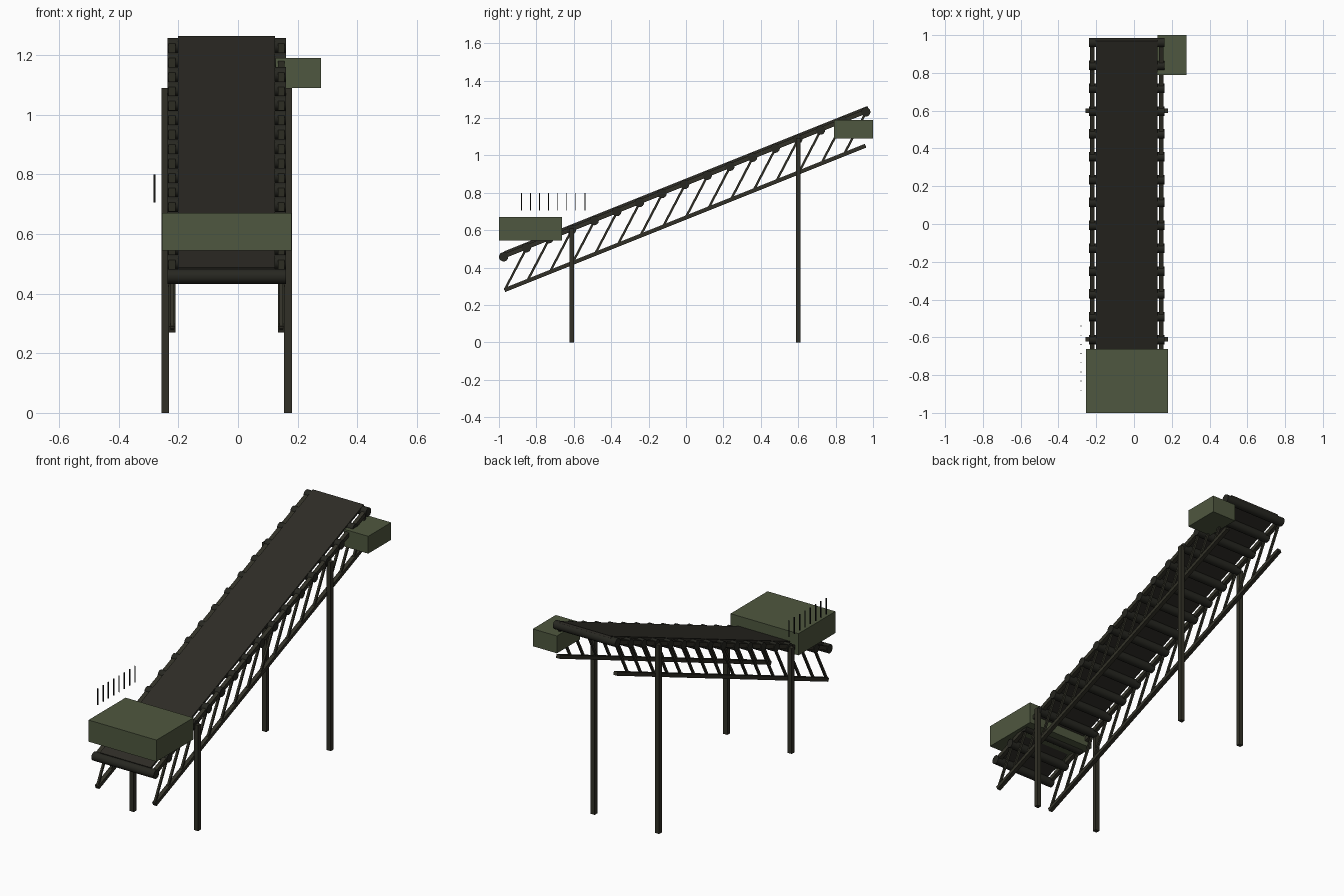
import bpy, math
from mathutils import Vector

if "Cube" in bpy.data.objects:
    bpy.data.objects.remove(bpy.data.objects["Cube"])

SLOPE = 0.4                      # rise of the conveyor per unit of y
ANGLE = math.atan(SLOPE)
CX = -0.038                      # conveyor centre line
SIDE = 0.183                     # chord offset from the centre line
PITCH = 0.121                    # roller and brace spacing


def material(name, rgb):
    m = bpy.data.materials.new(name)
    m.diffuse_color = (*rgb, 1)
    m.use_nodes = True
    m.node_tree.nodes["Principled BSDF"].inputs["Base Color"].default_value = m.diffuse_color
    return m


GREEN = material("olive green", (0.078, 0.096, 0.050))
STEEL = material("dark olive steel", (0.031, 0.030, 0.020))
RUBBER = material("belt rubber", (0.027, 0.025, 0.019))
ROLLER = material("roller black", (0.020, 0.020, 0.015))
BLACK = material("rod black", (0.008, 0.008, 0.007))


def box(name, lo, hi, mat):
    lo, hi = Vector(lo), Vector(hi)
    bpy.ops.mesh.primitive_cube_add(size=1, location=(lo + hi) / 2)
    o = bpy.context.object
    o.name = name
    o.scale = hi - lo
    o.data.materials.append(mat)
    return o


def beam(name, x, a, b, width, thick, mat):
    """Box bar in the yz plane from a to b, at the given x."""
    (ya, za), (yb, zb) = a, b
    bpy.ops.mesh.primitive_cube_add(size=1, location=(x, (ya + yb) / 2, (za + zb) / 2))
    o = bpy.context.object
    o.name = name
    o.scale = (width, math.hypot(yb - ya, zb - za), thick)
    o.rotation_euler.x = math.atan2(zb - za, yb - ya)
    o.data.materials.append(mat)
    return o


def on_line(y, z0):
    return (y, z0 + SLOPE * y)


# belt
beam("belt", CX, on_line(-0.972, 0.870), on_line(0.972, 0.870), 0.325, 0.012, RUBBER)

# rollers under the belt
for i in range(17):
    y, z = on_line(-0.975 + PITCH * i, 0.848)
    bpy.ops.mesh.primitive_cylinder_add(vertices=16, radius=0.025, depth=0.398,
                                        location=(CX, y, z), rotation=(0, math.pi / 2, 0))
    o = bpy.context.object
    o.name = "roller"
    o.data.materials.append(ROLLER)
    bpy.ops.object.shade_smooth_by_angle()

# truss on each side: chords, braces and legs
for s in (-1, 1):
    x = CX + s * SIDE
    beam("upper_chord", x, on_line(-0.97, 0.851), on_line(0.965, 0.851), 0.023, 0.024, STEEL)
    beam("lower_chord", x, on_line(-0.97, 0.668), on_line(0.96, 0.668), 0.023, 0.021, STEEL)
    for i in range(16):
        y = -0.97 + PITCH * i
        beam("brace", x, on_line(y, 0.668), on_line(y + PITCH, 0.851), 0.012, 0.012, STEEL)
    lx = CX + s * 0.206
    for y, top in ((-0.61, 0.61), (0.6, 1.09)):
        box("leg", (lx - 0.013, y - 0.012, 0), (lx + 0.013, y + 0.012, top), STEEL)

# feed hopper and drive motor housings
box("hopper", (-0.255, -1.0, 0.545), (0.179, -0.662, 0.67), GREEN)
box("motor_housing", (0.125, 0.79, 1.09), (0.279, 1.0, 1.19), GREEN)

# row of thin rods beside the hopper
for i in range(8):
    y = -0.88 + 0.0485 * i
    box("rod", (-0.283, y - 0.002, 0.705), (-0.277, y + 0.002, 0.80), BLACK)
